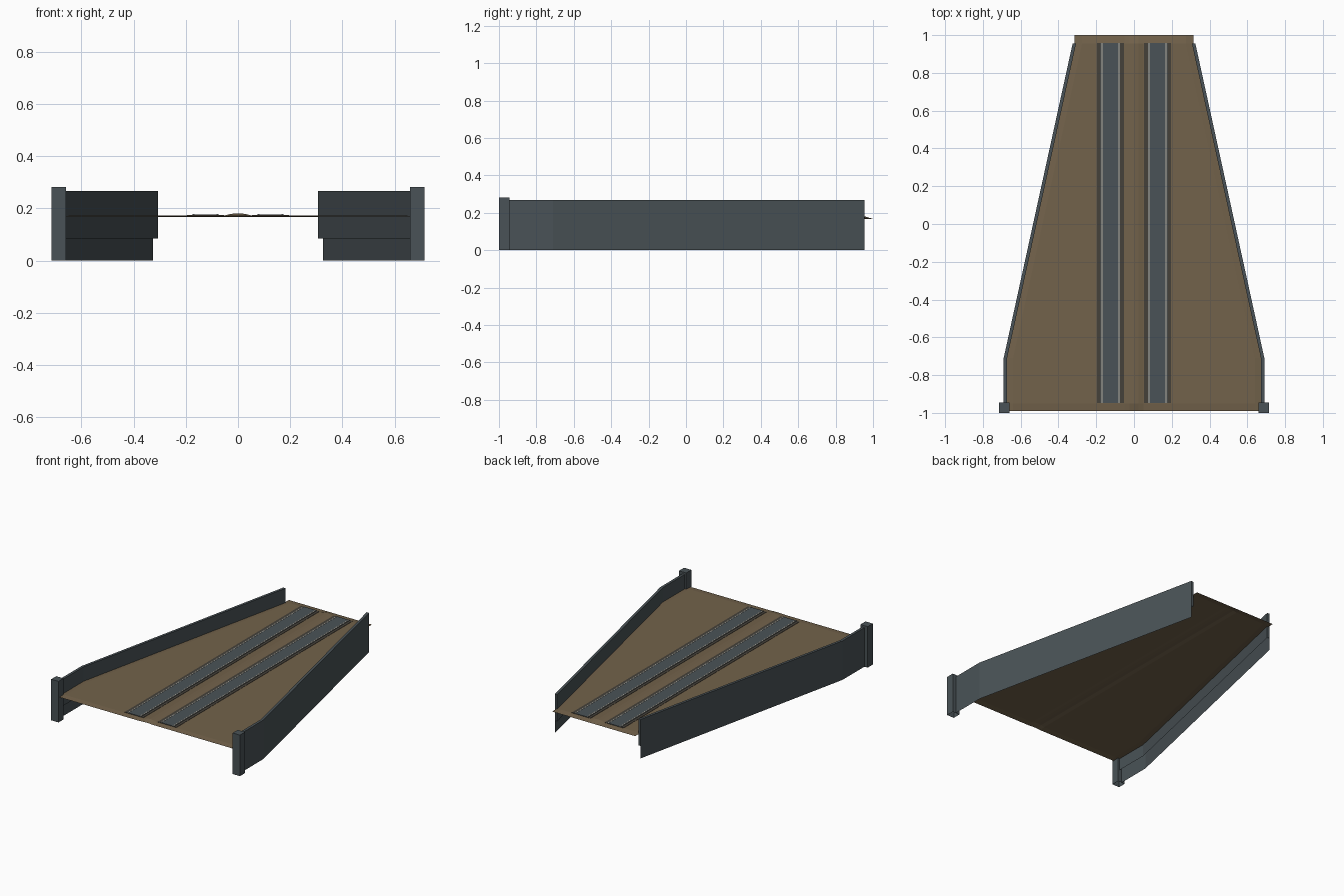
import bpy, bmesh, math

if "Cube" in bpy.data.objects:
    bpy.data.objects.remove(bpy.data.objects["Cube"])


def material(name, rgb):
    m = bpy.data.materials.new(name)
    m.diffuse_color = (*rgb, 1)
    m.use_nodes = True
    m.node_tree.nodes["Principled BSDF"].inputs["Base Color"].default_value = m.diffuse_color
    return m


SLATE = material("slate", (0.068, 0.086, 0.095))
EARTH = material("brown_earth", (0.17, 0.123, 0.07))
DARK = material("dark_timber", (0.06, 0.053, 0.042))
STEEL = material("pale_steel", (0.5, 0.46, 0.38))


def finish(name, bm, mat, normals=True, open_bottom=False):
    if normals:
        bmesh.ops.recalc_face_normals(bm, faces=bm.faces)
    if open_bottom:
        bm.normal_update()
        down = [f for f in bm.faces if f.normal.z < -0.9]
        bmesh.ops.delete(bm, geom=down, context='FACES')
    me = bpy.data.meshes.new(name)
    bm.to_mesh(me)
    bm.free()
    me.materials.append(mat)
    ob = bpy.data.objects.new(name, me)
    bpy.context.collection.objects.link(ob)
    return ob


def add_box(bm, x0, x1, y0, y1, z0, z1):
    vs = bmesh.ops.create_cube(bm, size=1)["verts"]
    for v in vs:
        v.co = ((x0 + x1) / 2 + v.co.x * (x1 - x0),
                (y0 + y1) / 2 + v.co.y * (y1 - y0),
                (z0 + z1) / 2 + v.co.z * (z1 - z0))


def box(name, mat, *dims):
    bm = bmesh.new()
    add_box(bm, *dims)
    return finish(name, bm, mat, open_bottom=True)


# Tapering side walls: thick upper band with a thin outer skin to the ground
PATH = [(0.69, -0.95), (0.69, -0.71), (0.325, 0.955)]
PROFILE = [(0, 0.085), (0, 0.267), (0.018, 0.267), (0.018, 0.085)]
for side, s in (("left", -1), ("right", 1)):
    bm = bmesh.new()
    rings = [[bm.verts.new((s * (x - d), y, z)) for d, z in PROFILE] for x, y in PATH]
    for a, b in zip(rings, rings[1:]):
        for i in range(4):
            j = (i + 1) % 4
            bm.faces.new((a[i], a[j], b[j], b[i]))
    bm.faces.new(rings[0])
    bm.faces.new(rings[-1])
    finish(side + "_wall", bm, SLATE, open_bottom=True)

    bm = bmesh.new()
    low = [bm.verts.new((s * x, y, 0)) for x, y in PATH]
    top = [bm.verts.new((s * x, y, 0.085)) for x, y in PATH]
    for i in range(2):
        quad = (low[i], low[i + 1], top[i + 1], top[i])
        bm.faces.new(quad if s > 0 else quad[::-1])
    finish(side + "_wall_skirt", bm, SLATE, False)

    # End post at the wide end
    xs = sorted((s * 0.66, s * 0.715))
    box(side + "_post", SLATE, *xs, -1, -0.945, 0, 0.281)

# Thin earth deck with a low crown between the two tracks
bm = bmesh.new()
ROWS = [(-0.99, 0.68, 0.3), (-0.95, 0.68, 1), (-0.71, 0.68, 1),
        (0.955, 0.315, 1), (1.0, 0.315, 0)]
rows = []
for y, w, k in ROWS:
    half = [(0.025, 0.179), (0.05, 0.173), (0.2, 0.173), (w - 0.04, 0.173), (w, 0.167)]
    pts = [(-x, z) for x, z in reversed(half)] + [(0, 0.181)] + half
    rows.append([bm.verts.new((x, y, 0.167 + (z - 0.167) * k)) for x, z in pts])
for a, b in zip(rows, rows[1:]):
    for i in range(len(a) - 1):
        bm.faces.new((a[i], a[i + 1], b[i + 1], b[i]))
finish("earth_deck", bm, EARTH, False)

# Two tracks: dark shoulder strip, slate bed plate and a pair of thin rails
for side, cx in (("left", -0.125), ("right", 0.125)):
    box(side + "_track_shoulder", DARK, cx - 0.071, cx + 0.071, -0.947, 0.957, 0.1733, 0.1752)
    box(side + "_track_bed", SLATE, cx - 0.052, cx + 0.052, -0.947, 0.957, 0.1752, 0.1772)
    bm = bmesh.new()
    for r in (-0.045, 0.045):
        add_box(bm, cx + r - 0.0025, cx + r + 0.0025, -0.947, 0.957, 0.1765, 0.1785)
    finish(side + "_rails", bm, STEEL, open_bottom=True)
